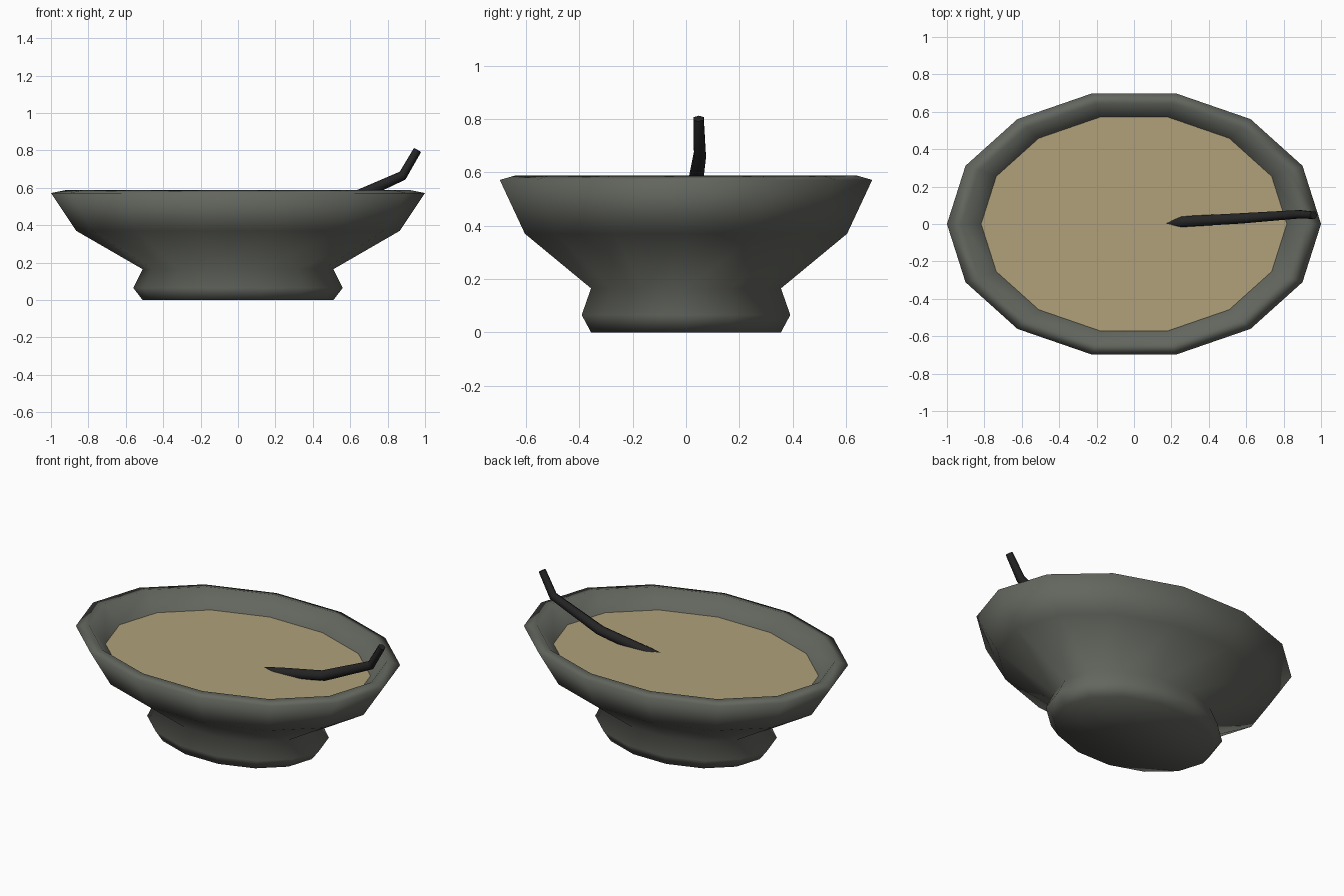
import bpy, bmesh, math
from mathutils import Vector

if "Cube" in bpy.data.objects:
    bpy.data.objects.remove(bpy.data.objects["Cube"])

SIDES, RATIO = 14, 0.717      # oval outline: number of sides, depth / width


def material(name, rgb):
    m = bpy.data.materials.new(name)
    m.diffuse_color = (*rgb, 1)
    m.use_nodes = True
    m.node_tree.nodes["Principled BSDF"].inputs["Base Color"].default_value = m.diffuse_color
    return m


def loft(name, rings, mat, smooth=True):
    """Skin a list of point rings and cap both ends."""
    bm = bmesh.new()
    loops = [[bm.verts.new(p) for p in ring] for ring in rings]
    n = len(loops[0])
    for a, b in zip(loops, loops[1:]):
        for i in range(n):
            j = (i + 1) % n
            bm.faces.new((a[i], a[j], b[j], b[i]))
    bm.faces.new(loops[0][::-1])
    if len(loops) > 1:
        bm.faces.new(loops[-1])
        bmesh.ops.recalc_face_normals(bm, faces=bm.faces)
    else:
        bm.faces.ensure_lookup_table()
        if bm.faces[0].normal.z <= 0:
            bmesh.ops.reverse_faces(bm, faces=bm.faces)
    for f in bm.faces:
        f.smooth = smooth
    me = bpy.data.meshes.new(name)
    bm.to_mesh(me)
    bm.free()
    me.materials.append(mat)
    ob = bpy.data.objects.new(name, me)
    bpy.context.collection.objects.link(ob)
    return ob


def oval(r, z):
    angles = [2 * math.pi * i / SIDES for i in range(SIDES)]
    return [(r * math.cos(a), r * RATIO * math.sin(a), z) for a in angles]


stone = material("grey stone", (0.125, 0.132, 0.113))
cream = material("tan soup", (0.44, 0.355, 0.195))
black = material("black", (0.018, 0.018, 0.018))

# Footed oval bowl: outside, lip, then inner wall down to the inner floor
profile = [(0.51, 0), (0.56, 0.065), (0.51, 0.165), (0.865, 0.37), (1.0, 0.572),
           (0.92, 0.588), (0.815, 0.48), (0.72, 0.39)]
loft("bowl", [oval(r, z) for r, z in profile], stone)

# Soup surface
soup = loft("soup", [oval(0.818, 0.482), oval(0.815, 0.483)], cream, False)

# Bent spoon handle dipping into the soup
path = [((0.08, -0.005, 0.435), 0.03), ((0.30, 0.015, 0.475), 0.033),
        ((0.57, 0.03, 0.525), 0.032), ((0.88, 0.052, 0.665), 0.026),
        ((0.96, 0.047, 0.802), 0.022)]
points = [Vector(p) for p, r in path]
rings = []
for i, (p, r) in enumerate(path):
    along = (points[min(i + 1, len(path) - 1)] - points[max(i - 1, 0)]).normalized()
    side = along.cross(Vector((0, 0, 1))).normalized()
    up = side.cross(along)
    rings.append([points[i] + r * (math.cos(k * math.pi / 3) * up + math.sin(k * math.pi / 3) * side)
                  for k in range(6)])
handle = loft("spoon_handle", rings, black)
handle.data.polygons[len(handle.data.polygons) - 1].use_smooth = False
